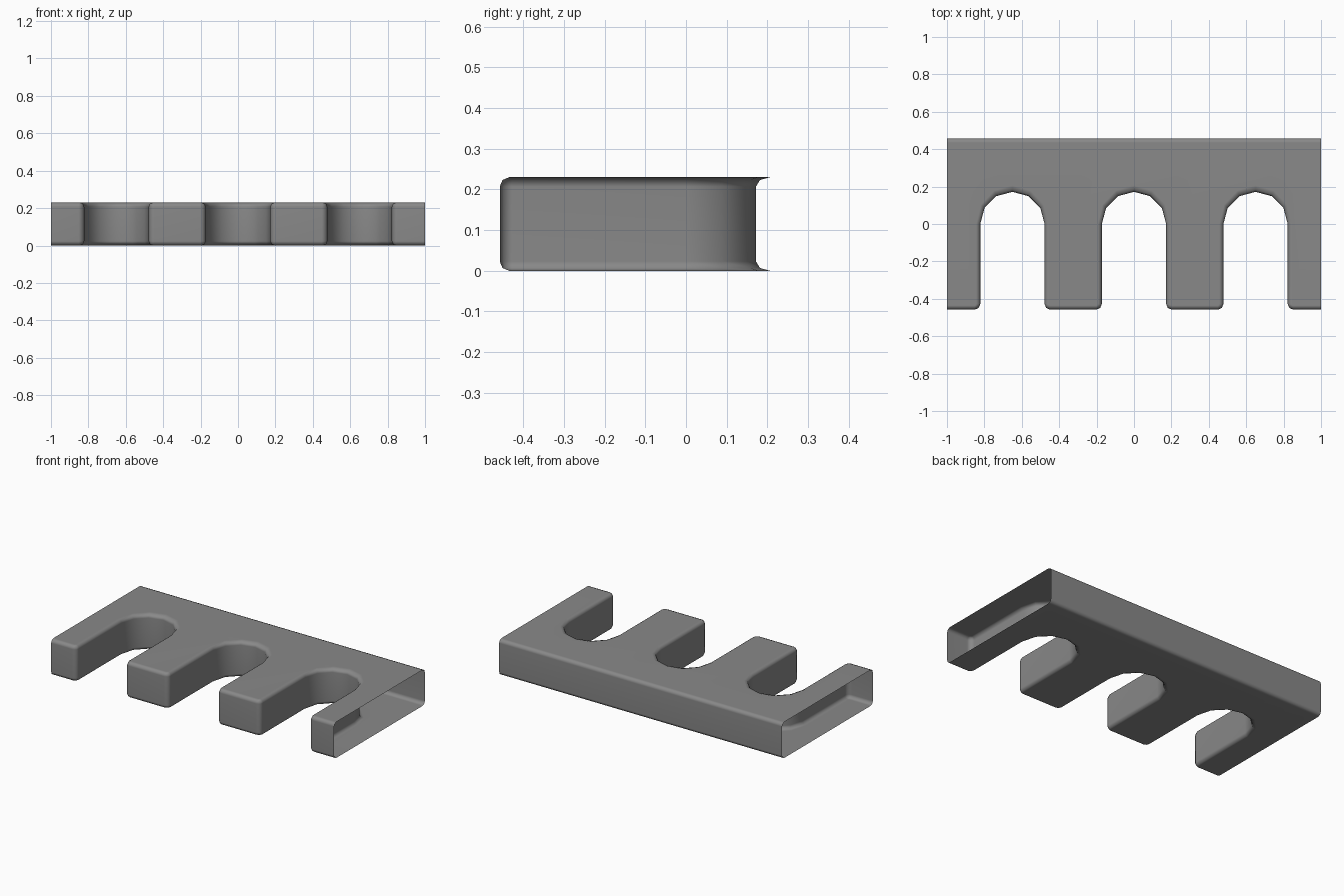
import bpy
import bmesh
from math import sin, cos, pi, radians

if "Cube" in bpy.data.objects:
    bpy.data.objects.remove(bpy.data.objects["Cube"], do_unlink=True)

HALF_DEPTH, HEIGHT = 0.458, 0.23
SLOT_CENTRES = (-0.65, 0, 0.65)
SLOT_RADIUS, CORNER, BEVEL = 0.172, 0.03, 0.023
ARCH_STEPS = 6


def outline(inset):
    """Counter-clockwise outline, shrunk into the material by inset."""
    front = -HALF_DEPTH + inset
    radius = SLOT_RADIUS + inset
    stretch = 1 + 0.06 * inset / BEVEL
    corner = CORNER - inset
    # rounded mouth corner, from the front face into the slot
    mouth = [(radius + corner * (1 - sin(a)), front + corner * (1 - cos(a)))
             for a in (0, pi / 4, pi / 2)]
    points = [(-1, front)]
    for cx in SLOT_CENTRES:
        points += [(cx - x, y) for x, y in mouth]
        for i in range(ARCH_STEPS + 1):
            a = pi - pi * i / ARCH_STEPS
            points.append((cx + radius * cos(a), radius * stretch * sin(a)))
        points += [(cx + x, y) for x, y in reversed(mouth)]
    points.append((1, front))
    return points + [(1, HALF_DEPTH - inset), (-1, HALF_DEPTH - inset)]


# Hollow shell: bevelled rims top and bottom, both ends left open
lower = [(BEVEL * (1 - sin(a)), BEVEL * (1 - cos(a))) for a in (pi / 2, pi / 4, 0)]
levels = lower + [(HEIGHT - z, d) for z, d in reversed(lower)]
bm = bmesh.new()
rings = [[bm.verts.new((x, y, z)) for x, y in outline(d)] for z, d in levels]
count = len(rings[0])
for lo, hi in zip(rings, rings[1:]):
    for i in range(count - 1):
        if i != count - 3:  # skip the open end
            bm.faces.new((lo[i], lo[i + 1], hi[i + 1], hi[i]))
bm.faces.new(rings[-1])
bm.faces.new(rings[0][::-1])

mesh = bpy.data.meshes.new("slotted_shell")
bm.to_mesh(mesh)
bm.free()
shell = bpy.data.objects.new("slotted_shell", mesh)
bpy.context.collection.objects.link(shell)

# Plain grey
grey = bpy.data.materials.new("medium_grey")
grey.use_nodes = True
colour = (0.25, 0.25, 0.25, 1)
grey.diffuse_color = colour
grey.node_tree.nodes["Principled BSDF"].inputs["Base Color"].default_value = colour
mesh.materials.append(grey)

# Smooth rims with flat plates
bpy.context.view_layer.objects.active = shell
shell.select_set(True)
bpy.ops.object.shade_smooth_by_angle(angle=radians(60))
weighted = shell.modifiers.new("flat_plates", 'WEIGHTED_NORMAL')
weighted.keep_sharp = True
